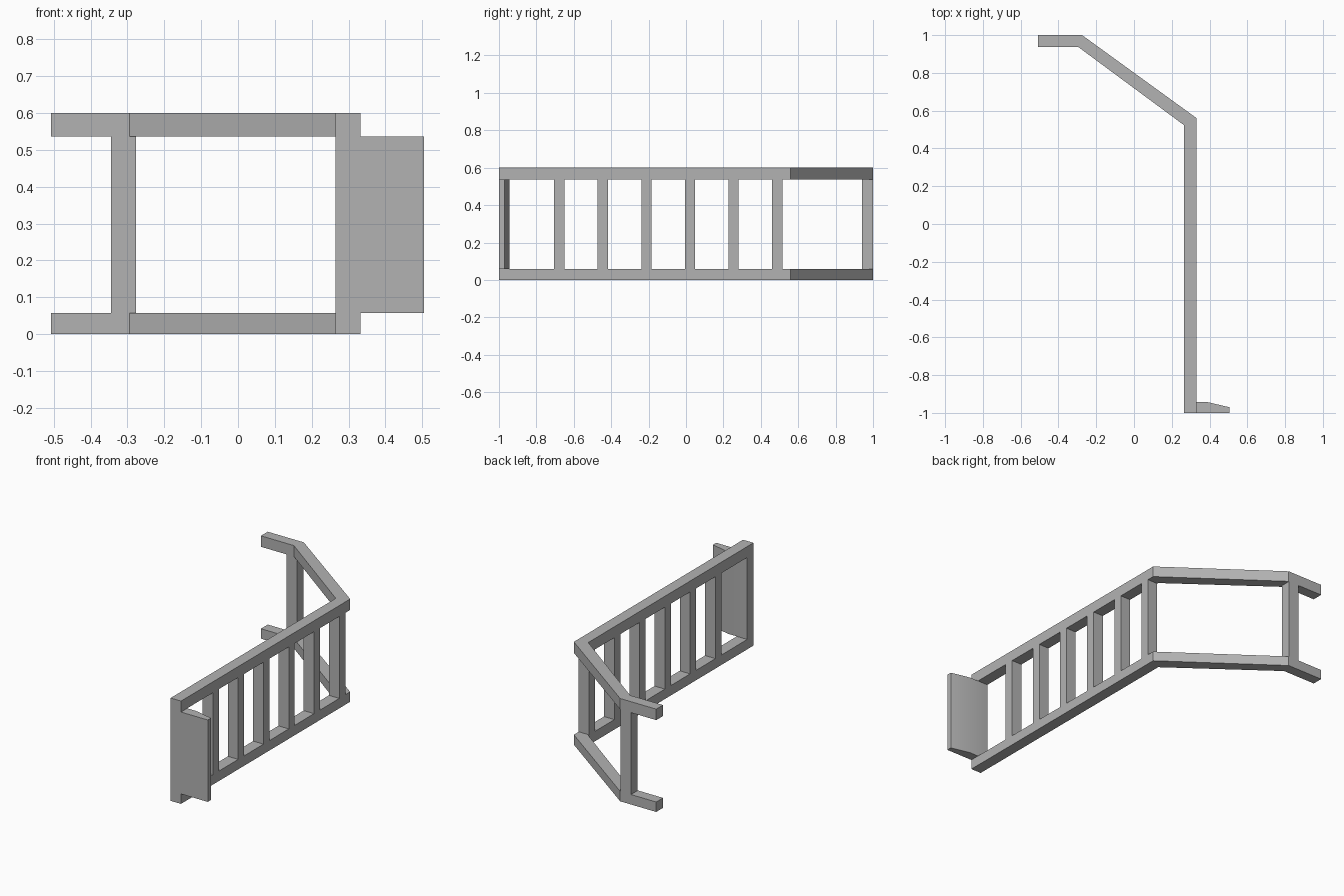
import bpy
import bmesh
import math

cube = bpy.data.objects.get("Cube")
if cube:
    bpy.data.objects.remove(cube, do_unlink=True)

grey = bpy.data.materials.new("plain grey")
grey.use_nodes = True
colour = (0.45, 0.45, 0.45, 1)
grey.diffuse_color = colour
grey.node_tree.nodes["Principled BSDF"].inputs["Base Color"].default_value = colour


def extrude_profile(name, points, z0, z1):
    """Raise a plan outline (x, y) from z0 to z1."""
    bm = bmesh.new()
    base = bm.faces.new([bm.verts.new((x, y, z0)) for x, y in points])
    ext = bmesh.ops.extrude_face_region(bm, geom=[base], use_keep_orig=True)
    top = [v for v in ext["geom"] if isinstance(v, bmesh.types.BMVert)]
    bmesh.ops.translate(bm, verts=top, vec=(0, 0, z1 - z0))
    bmesh.ops.recalc_face_normals(bm, faces=bm.faces)
    mesh = bpy.data.meshes.new(name)
    bm.to_mesh(mesh)
    bm.free()
    mesh.materials.append(grey)
    obj = bpy.data.objects.new(name, mesh)
    bpy.context.collection.objects.link(obj)
    return obj


def bar(name, x0, x1, y0, y1):
    return extrude_profile(name, [(x0, y0), (x1, y0), (x1, y1), (x0, y1)], LOW, HIGH)


LOW, HIGH, TOP = 0.058, 0.536, 0.6
INNER, OUTER = 0.265, 0.332

# Bent side rails
rail = [(INNER, -1), (OUTER, -1), (OUTER, 0.56), (-0.275, 1),
        (-0.508, 1), (-0.508, 0.937), (-0.295, 0.937), (INNER, 0.523)]
extrude_profile("lower_rail", rail, 0, LOW)
extrude_profile("upper_rail", rail, HIGH, TOP)

# Rungs along the straight run
for i in range(6):
    y = -0.705 + i * 0.233
    bar(f"rung_{i + 1}", INNER, OUTER, y, y + 0.055)

# Crossbar at the hooked end
bar("hook_crossbar", -0.345, -0.277, 0.94, 1)

# Tapered plate at the foot
plate = extrude_profile("foot_plate", [(INNER, -1), (0.505, -1), (0.505, -0.97),
                                       (0.39, -0.943), (INNER, -0.943)], LOW, HIGH)
bpy.ops.object.select_all(action="DESELECT")
plate.select_set(True)
bpy.context.view_layer.objects.active = plate
bpy.ops.object.shade_smooth_by_angle(angle=math.radians(30))
